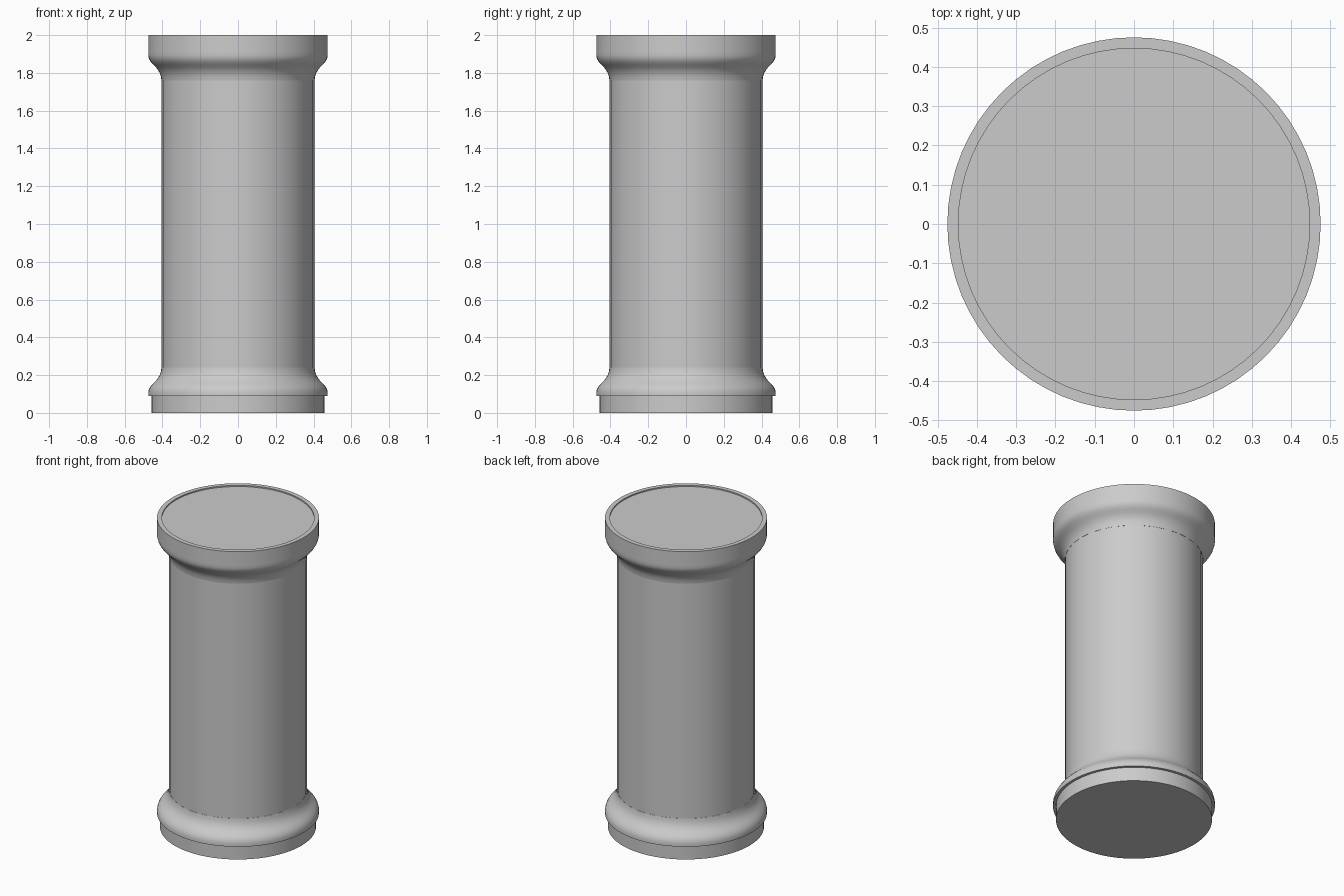
import bpy, bmesh, math

old = bpy.data.objects.get("Cube")
if old:
    bpy.data.objects.remove(old, do_unlink=True)

stone = bpy.data.materials.new("grey stone")
stone.use_nodes = True
colour = (0.6, 0.6, 0.6, 1)
stone.diffuse_color = colour
stone.node_tree.nodes["Principled BSDF"].inputs["Base Color"].default_value = colour


def lathe(name, profile, sides):
    """Revolve (radius, height) points about z, listed bottom to top on the outside."""
    bm = bmesh.new()
    rings = []
    for r, z in profile:
        if r == 0:
            rings.append([bm.verts.new((0, 0, z))] * sides)
        else:
            rings.append([bm.verts.new((r * math.cos(math.tau * i / sides),
                                        r * math.sin(math.tau * i / sides), z))
                          for i in range(sides)])
    for low, high in zip(rings, rings[1:]):
        for i in range(sides):
            j = (i + 1) % sides
            corners = dict.fromkeys((low[i], low[j], high[j], high[i]))
            bm.faces.new(list(corners))
    # Merge the flat fans at the closed ends
    centres = [v for v in bm.verts if v.co.xy.length < 1e-6]
    bmesh.ops.dissolve_verts(bm, verts=centres)
    bmesh.ops.recalc_face_normals(bm, faces=bm.faces)
    mesh = bpy.data.meshes.new(name)
    bm.to_mesh(mesh)
    bm.free()
    mesh.materials.append(stone)
    obj = bpy.data.objects.new(name, mesh)
    bpy.context.collection.objects.link(obj)
    bpy.ops.object.select_all(action="DESELECT")
    obj.select_set(True)
    bpy.context.view_layer.objects.active = obj
    bpy.ops.object.shade_smooth_by_angle(angle=math.radians(35))
    return obj


RIM, SHAFT, PLINTH, PANEL = 0.475, 0.405, 0.458, 0.447

# Curve from the wide rim to the shaft: (radius, distance from the rim edge)
flare = [(RIM, 0), (RIM, 0.02), (0.471, 0.036), (0.462, 0.052), (0.449, 0.066),
         (0.435, 0.08), (0.423, 0.095), (0.414, 0.112), (0.408, 0.13), (SHAFT, 0.15)]

# Plinth under the base moulding
lathe("base_plinth", [(0, 0), (PLINTH, 0), (PLINTH, 0.1), (0, 0.1)], 64)

# Base moulding with a small overhang above the plinth
lathe("base_moulding",
      [(0, 0.09)] + [(r, 0.09 + d) for r, d in flare] + [(0, 0.24)], 64)

# Plain round shaft
lathe("shaft", [(0, 0.22), (SHAFT, 0.22), (SHAFT, 1.78), (0, 1.78)], 32)

# Capital: mirrored flare, straight band and shallow sunken top
lathe("capital",
      [(0, 1.76)] + [(r, 1.91 - d) for r, d in reversed(flare)]
      + [(RIM, 2), (PANEL, 2), (PANEL, 1.992), (0, 1.992)], 64)
